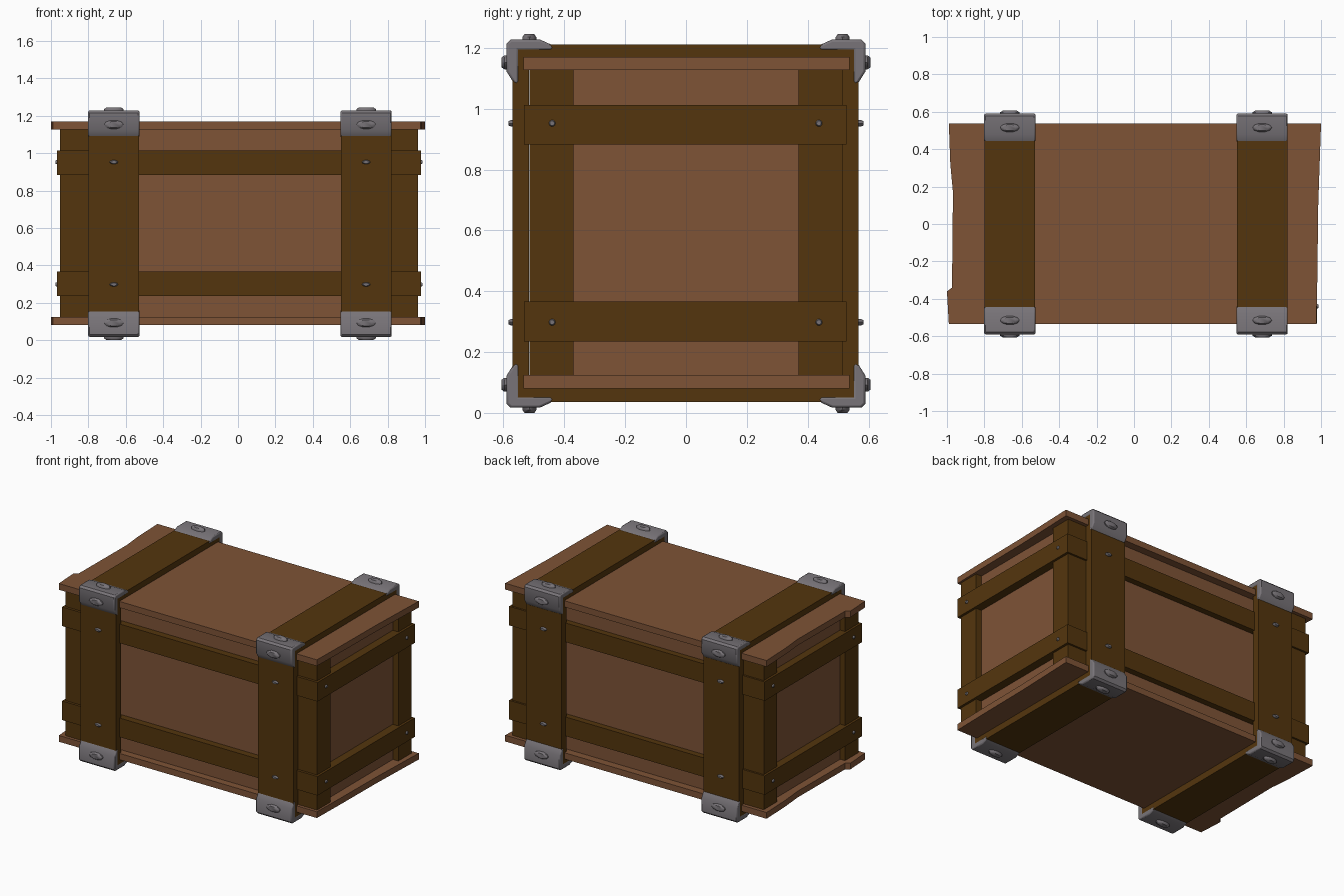
import bpy, bmesh, math
from mathutils import Vector, Matrix

if "Cube" in bpy.data.objects:
    bpy.data.objects.remove(bpy.data.objects["Cube"])


def material(name, rgb):
    m = bpy.data.materials.new(name)
    m.diffuse_color = (*rgb, 1)
    m.use_nodes = True
    m.node_tree.nodes["Principled BSDF"].inputs["Base Color"].default_value = m.diffuse_color
    return m


LIGHT = material("light wood", (0.21, 0.087, 0.037))
DARK = material("dark wood", (0.088, 0.036, 0.004))
METAL = material("grey metal", (0.19, 0.175, 0.19))


def finish(bm, name, mat):
    bmesh.ops.recalc_face_normals(bm, faces=bm.faces)
    me = bpy.data.meshes.new(name)
    bm.to_mesh(me)
    bm.free()
    me.materials.append(mat)
    ob = bpy.data.objects.new(name, me)
    bpy.context.collection.objects.link(ob)
    return ob


def box(name, lo, hi, mat):
    bm = bmesh.new()
    lo, hi = Vector(lo), Vector(hi)
    bmesh.ops.create_cube(bm, size=1, matrix=Matrix.Translation((lo + hi) / 2)
                          @ Matrix.Diagonal((*(hi - lo), 1)))
    return finish(bm, name, mat)


def prism(name, points, direction, mat):
    """Extrude a closed outline of 3D points along a direction."""
    bm = bmesh.new()
    face = bm.faces.new([bm.verts.new(p) for p in points])
    ext = bmesh.ops.extrude_face_region(bm, geom=[face])["geom"]
    bmesh.ops.translate(bm, vec=direction,
                        verts=[v for v in ext if isinstance(v, bmesh.types.BMVert)])
    return finish(bm, name, mat)


def frame(name, outer, inner, lift, mat):
    """Mitred rectangular ring; lift maps (u, v, side) to a 3D point, side is 0 or 1."""
    bm = bmesh.new()
    def corners(r, s):
        u0, v0, u1, v1 = r
        return [bm.verts.new(lift(u, v, s)) for u, v in ((u0, v0), (u1, v0), (u1, v1), (u0, v1))]
    loops = [corners(outer, 0), corners(outer, 1), corners(inner, 1), corners(inner, 0)]
    for a, b in zip(loops, loops[1:] + loops[:1]):
        for i in range(4):
            j = (i + 1) % 4
            bm.faces.new((a[i], a[j], b[j], b[i]))
    return finish(bm, name, mat)


def stud(name, base, normal, ru, rv, top, height):
    """Tapered oval bolt head; ru runs along x (or y on the crate ends)."""
    n = Vector(normal)
    u = Vector((1, 0, 0)) if abs(n.x) < 0.5 else Vector((0, 1, 0))
    v = n.cross(u)
    bm = bmesh.new()
    rings = []
    for h, s in ((-0.01, 1), (height * 0.45, 1), (height, top)):
        rings.append([bm.verts.new(Vector(base) + n * h
                      + u * (ru * s * math.cos(a * math.pi / 5))
                      + v * (rv * s * math.sin(a * math.pi / 5))) for a in range(10)])
    for a, b in zip(rings, rings[1:]):
        for i in range(10):
            j = (i + 1) % 10
            bm.faces.new((a[i], a[j], b[j], b[i]))
    bm.faces.new(rings[0])
    bm.faces.new(rings[-1])
    return finish(bm, name, METAL)


# Recessed inner panels
box("inner_panels", (-0.915, -0.485, 0.10), (0.92, 0.485, 1.15), LIGHT)

# Lid and base boards with worn, uneven ends
board = [(-0.99, 0.538), (-0.982, 0.32), (-0.968, 0.17), (-0.973, -0.34), (-1.0, -0.36),
         (-0.99, -0.535), (0.975, -0.535), (0.98, -0.30), (0.985, 0.10), (1.0, 0.538)]
for name, z in (("base_board", 0.081), ("lid_board", 1.127)):
    prism(name, [(x, y, z) for x, y in board], (0, 0, 0.043), LIGHT)

# Corner posts
for sx in (-1, 1):
    for sy in (-1, 1):
        x0, x1 = sorted((sx * 0.957, sx * 0.80))
        y0, y1 = sorted((sy * 0.514, sy * 0.37))
        box("corner_post", (x0 + 0.005, y0, 0.115), (x1 + 0.005, y1, 1.135), DARK)

# Horizontal battens wrapped around the crate
for z0 in (0.235, 0.882):
    frame("batten_ring", (-0.968, -0.532, 0.978, 0.527), (-0.90, -0.47, 0.90, 0.47),
          lambda u, v, s: (u, v, z0 + 0.131 * s), DARK)

# Straps, metal corner brackets and their bolts
half = 0.135
for cx in (-0.664, 0.685):
    frame("strap", (-0.57, 0.035, 0.567, 1.211), (-0.516, 0.085, 0.513, 1.165),
          lambda u, v, s: (cx + half * (2 * s - 1), u, v), DARK)
    for sy in (-1, 1):
        for sz in (-1, 1):
            # distances from the strap's centre, along y and z
            prof = [(0.55, 0.46), (0.565, 0.46), (0.59, 0.50), (0.59, 0.592), (0.577, 0.605),
                    (0.48, 0.605), (0.438, 0.586), (0.438, 0.57), (0.55, 0.57)]
            ob = prism("corner_bracket",
                       [(cx - half - 0.002, sy * y, 0.6225 + sz * z) for y, z in prof],
                       (2 * half + 0.004, 0, 0), METAL)
            bev = ob.modifiers.new("soft_edges", "BEVEL")
            bev.width, bev.segments = 0.008, 2
            bev.limit_method, bev.angle_limit = "ANGLE", math.radians(50)
            stud("bracket_top_bolt", (cx, sy * 0.515, 0.6225 + sz * 0.605),
                 (0, 0, sz), 0.052, 0.024, 0.72, 0.0175)
            stud("bracket_side_bolt", (cx, sy * 0.59, 0.6225 + sz * 0.53),
                 (0, sy, 0), 0.052, 0.024, 0.72, 0.016)
        for z in (0.298, 0.952):
            stud("strap_nail", (cx, sy * 0.569, z), (0, sy, 0), 0.023, 0.011, 0.7, 0.014)

# Nails on the end battens
for sx, x in ((-1, -0.968), (1, 0.978)):
    for y in (-0.44, 0.437):
        for z in (0.298, 0.952):
            stud("end_nail", (x, y, z), (sx, 0, 0), 0.011, 0.011, 0.7, 0.009)

# Smooth the metal while keeping its sharp edges
bpy.ops.object.select_all(action="DESELECT")
for ob in bpy.data.objects:
    if ob.data.materials[0] == METAL:
        ob.select_set(True)
        bpy.context.view_layer.objects.active = ob
bpy.ops.object.shade_smooth_by_angle(angle=math.radians(40))
